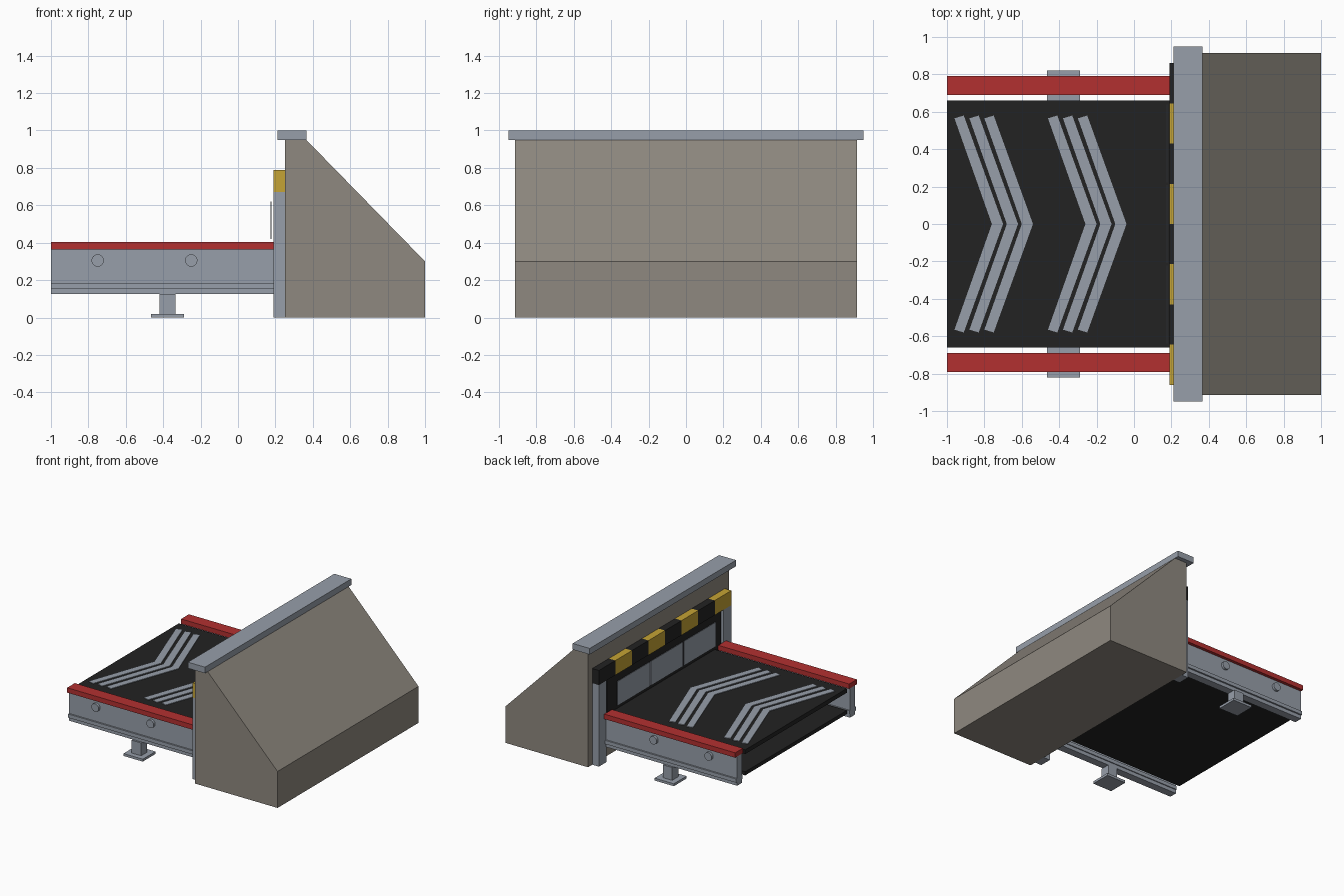
import bpy
import bmesh
from math import pi
from mathutils import Matrix

cube = bpy.data.objects.get("Cube")
if cube:
    bpy.data.objects.remove(cube, do_unlink=True)


def material(name, rgb):
    m = bpy.data.materials.new(name)
    m.use_nodes = True
    m.diffuse_color = (*rgb, 1)
    m.node_tree.nodes["Principled BSDF"].inputs["Base Color"].default_value = (*rgb, 1)
    return m


steel = material("steel grey", (0.31, 0.345, 0.40))
concrete = material("warm concrete", (0.275, 0.25, 0.215))
red = material("rail red", (0.45, 0.03, 0.03))
yellow = material("hazard yellow", (0.56, 0.37, 0.035))
black = material("rubber black", (0.016, 0.016, 0.016))


def finish(name, bm, mat):
    bmesh.ops.recalc_face_normals(bm, faces=bm.faces)
    mesh = bpy.data.meshes.new(name)
    bm.to_mesh(mesh)
    bm.free()
    mesh.materials.append(mat)
    ob = bpy.data.objects.new(name, mesh)
    bpy.context.collection.objects.link(ob)
    return ob


def box(name, x, y, z, mat):
    """Box from (low, high) ranges on each axis."""
    bm = bmesh.new()
    bmesh.ops.create_cube(bm, size=1)
    for v in bm.verts:
        v.co = [r[0] if c < 0 else r[1] for c, r in zip(v.co, (x, y, z))]
    return finish(name, bm, mat)


def prism(name, points, offset, mat):
    """Flat outline swept along an offset."""
    bm = bmesh.new()
    face = bm.faces.new([bm.verts.new(p) for p in points])
    swept = bmesh.ops.extrude_face_region(bm, geom=[face])["geom"]
    bmesh.ops.translate(bm, vec=offset,
                        verts=[g for g in swept if isinstance(g, bmesh.types.BMVert)])
    return finish(name, bm, mat)


# Sloped bumper block with its coping
profile = [(0.25, 0), (1, 0), (1, 0.3), (0.365, 0.95), (0.25, 0.95)]
prism("bumper_block", [(x, -0.915, z) for x, z in profile], (0, 1.83, 0), concrete)
box("coping", (0.21, 0.365), (-0.95, 0.95), (0.95, 1), steel)

# Hazard beam of alternating blocks
for i in range(8):
    low = -0.86 + 0.215 * i
    box(f"hazard_block_{i + 1}", (0.19, 0.25), (low, low + 0.215), (0.67, 0.79),
        black if i % 2 else yellow)

# Dark opening with hanging flaps
box("opening", (0.2, 0.252), (-0.74, 0.74), (0.16, 0.67), black)
for i in range(3):
    mid = (i - 1) * 0.43
    box(f"flap_{i + 1}", (0.174, 0.18), (mid - 0.208, mid + 0.208), (0.42, 0.62), steel)

# Upper and return belts
box("upper_belt", (-1, 0.2), (-0.66, 0.66), (0.345, 0.38), black)
box("return_belt", (-1, 0.2), (-0.66, 0.66), (0.17, 0.20), black)

# Chevron plates on the belt
for group in range(2):
    for i in range(3):
        s = -1 + 0.5 * group + 0.08 * i
        outline = [(0.04, 0.565), (0.09, 0.58), (0.3, 0), (0.09, -0.58),
                   (0.04, -0.565), (0.24, 0)]
        prism(f"chevron_{group + 1}_{i + 1}", [(s + x, y, 0.379) for x, y in outline],
              (0, 0, 0.006), steel)

# Side frames, rails, legs and posts
for name, side in (("front", -1), ("back", 1)):
    def span(a, b):
        return tuple(sorted((a * side, b * side)))

    box(f"{name}_frame", (-1, 0.19), span(0.70, 0.765), (0.125, 0.365), steel)
    box(f"{name}_frame_rib", (-1, 0.19), span(0.692, 0.778), (0.155, 0.185), steel)
    box(f"{name}_rail", (-1, 0.19), span(0.69, 0.79), (0.365, 0.405), red)
    box(f"{name}_leg", (-0.42, -0.335), span(0.70, 0.78), (0.02, 0.125), steel)
    box(f"{name}_foot", (-0.465, -0.29), span(0.657, 0.822), (0, 0.02), steel)
    box(f"{name}_post", (0.19, 0.25), span(0.76, 0.86), (0, 0.67), steel)
    for i, x in enumerate((-0.75, -0.25)):
        bm = bmesh.new()
        bmesh.ops.create_cone(bm, cap_ends=True, segments=24, radius1=0.033,
                              radius2=0.033, depth=0.03,
                              matrix=Matrix.Translation((x, 0.77 * side, 0.305))
                              @ Matrix.Rotation(pi / 2, 4, "X"))
        bolt = finish(f"{name}_bolt_{i + 1}", bm, steel)
        for face in bolt.data.polygons:
            face.use_smooth = len(face.vertices) == 4
        for edge in bolt.data.edges:
            a, b = (bolt.data.vertices[v].co for v in edge.vertices)
            edge.use_edge_sharp = abs(a.y - b.y) < 0.001
